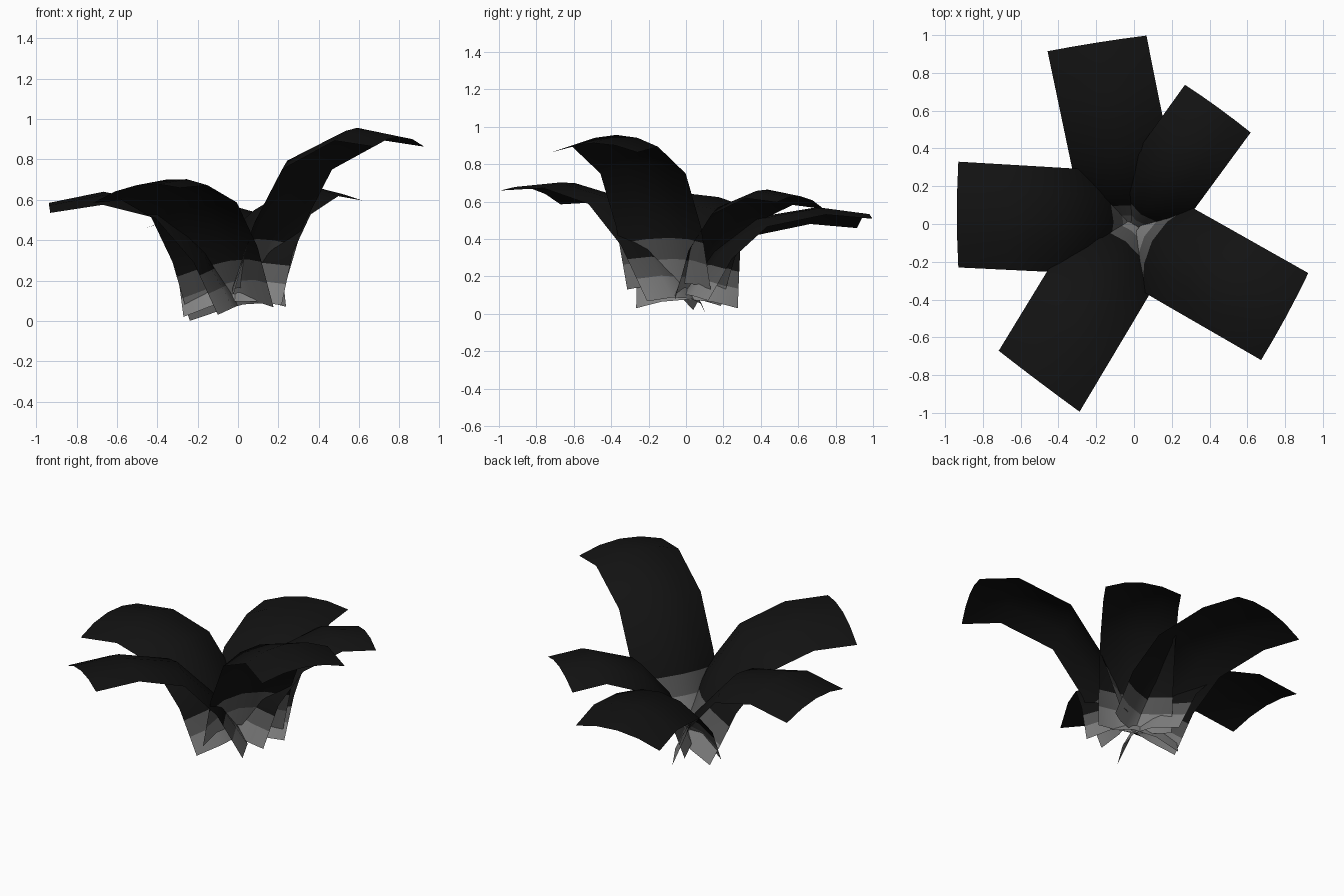
import bpy, math
from mathutils import Vector

if "Cube" in bpy.data.objects:
    bpy.data.objects.remove(bpy.data.objects["Cube"])

def material(name, v):
    m = bpy.data.materials.new(name)
    m.diffuse_color = (v, v, v, 1)
    m.use_nodes = True
    m.node_tree.nodes["Principled BSDF"].inputs["Base Color"].default_value = m.diffuse_color
    return m

MATS = [material("leaf_base_grey", 0.22), material("leaf_low_grey", 0.09),
        material("leaf_dark", 0.006)]
CROWN = [0.11, 0.10, 0.09, 0.085, 0.08, 0.065, 0.05]   # arch height, base to tip

def leaf(name, angle, edge, half, roll, side0, side1):
    """Arched strip; edge = (radius, height) of its rims from base to tip."""
    a = math.radians(angle)
    out = Vector((math.cos(a), math.sin(a), 0))
    right = Vector((math.sin(a), -math.cos(a), 0))
    # split the lowest span so the pale base can fade to dark
    p = [Vector(e) for e in edge]
    p = [p[0], p[0].lerp(p[1], 0.4), p[0].lerp(p[1], 0.75)] + p[1:]
    n, cols = len(p), 4
    verts, faces = [], []
    for i, q in enumerate(p):
        t = (p[min(i + 1, n - 1)] - p[max(i - 1, 0)]).normalized()
        f = i / (n - 1)
        shift = side0 + (side1 - side0) * q.x / p[-1].x
        for c in range(cols + 1):
            u = 2 * c / cols - 1
            h = CROWN[i] * (1 - u * u)
            v = out * (q.x - t.y * h) + right * (u * half * (0.97 + 0.03 * f) + shift)
            v.z = max(0, q.y + t.x * h + roll * u)
            verts.append(v)
    for i in range(n - 1):
        for c in range(cols):
            k = i * (cols + 1) + c
            faces.append((k + 1, k, k + cols + 1, k + cols + 2)[::-1])
    me = bpy.data.meshes.new(name)
    me.from_pydata(verts, [], faces)
    for m in MATS:
        me.materials.append(m)
    for k, poly in enumerate(me.polygons):
        poly.material_index = min(k // cols, 2)
        poly.use_smooth = True
    ob = bpy.data.objects.new(name, me)
    bpy.context.collection.objects.link(ob)

# five leaves around the centre
leaf("back_leaf", 99, [(.08, .045), (.21, .27), (.40, .44), (.72, .505), (.975, .483)],
     .265, .025, 0, -.044)
leaf("back_right_leaf", 54, [(.08, .06), (.17, .32), (.32, .51), (.55, .60), (.755, .578)],
     .215, .018, 0, 0)
leaf("front_right_leaf", -28.5, [(.13, .13), (.24, .46), (.41, .75), (.71, .893), (.935, .863)],
     .262, 0, .03, .05)
leaf("front_left_leaf", 233, [(.06, .03), (.22, .33), (.42, .55), (.70, .635), (.967, .622)],
     .268, -.037, 0, -.10)
leaf("left_leaf", 180, [(.10, .03), (.22, .29), (.41, .51), (.67, .575), (.93, .535)],
     .28, 0, 0, .05)
